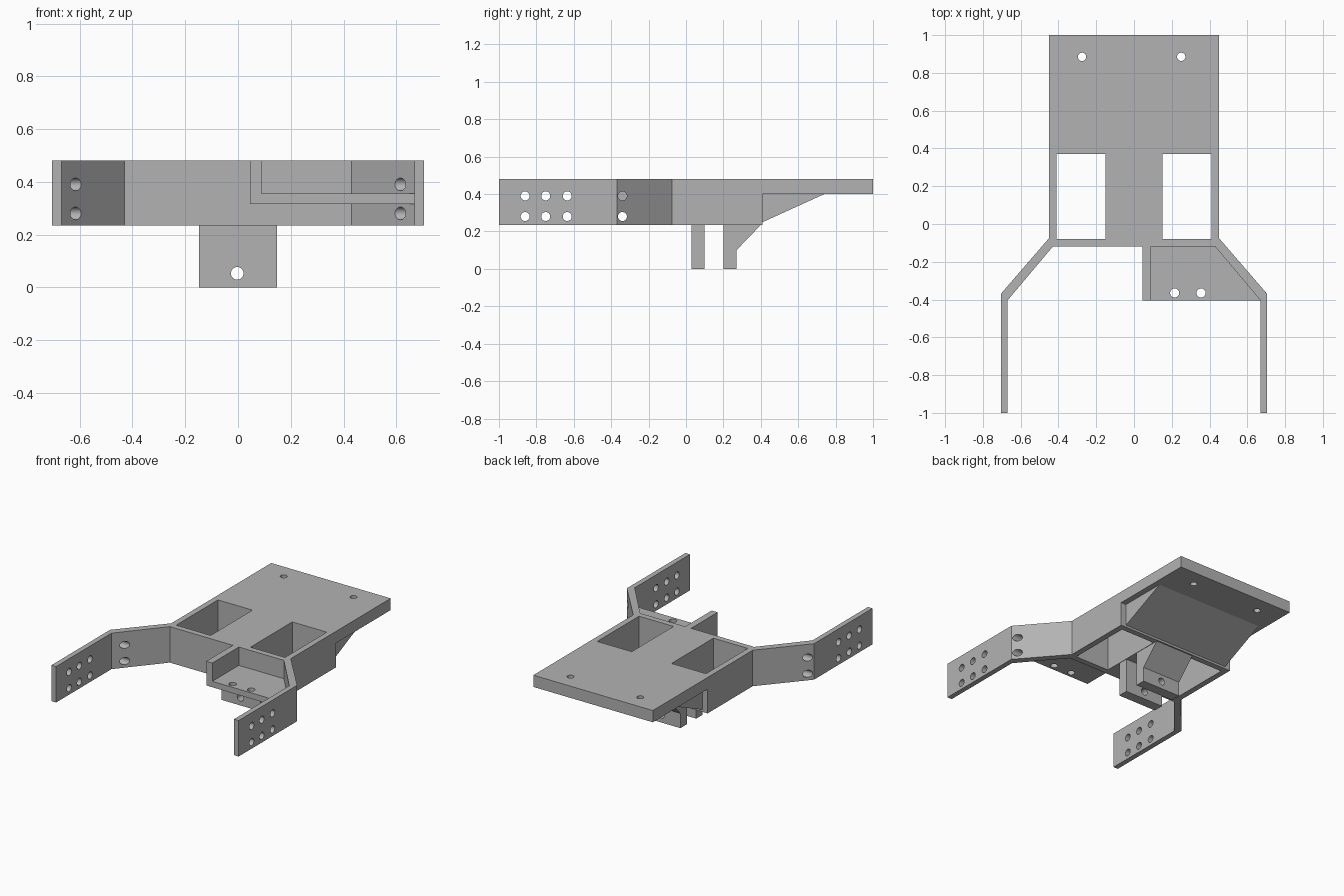
import bpy, bmesh
from math import pi
from mathutils import Vector, Matrix

cube = bpy.data.objects.get("Cube")
if cube:
    bpy.data.objects.remove(cube, do_unlink=True)

grey = bpy.data.materials.new("plain grey")
grey.use_nodes = True
GREY = (0.45, 0.45, 0.45, 1)
grey.diffuse_color = GREY
grey.node_tree.nodes["Principled BSDF"].inputs["Base Color"].default_value = GREY


def add(name, bm):
    bmesh.ops.recalc_face_normals(bm, faces=bm.faces)
    mesh = bpy.data.meshes.new(name)
    bm.to_mesh(mesh)
    bm.free()
    mesh.materials.append(grey)
    obj = bpy.data.objects.new(name, mesh)
    bpy.context.collection.objects.link(obj)
    return obj


def prism(name, outline, axis, low, high):
    """Extrude a 2D outline along x (outline in y, z) or z (outline in x, y)."""
    place = (lambda a, b: (low, a, b)) if axis == "x" else (lambda a, b: (a, b, low))
    direction = Vector((1, 0, 0)) if axis == "x" else Vector((0, 0, 1))
    bm = bmesh.new()
    face = bm.faces.new([bm.verts.new(place(a, b)) for a, b in outline])
    top = bmesh.ops.extrude_face_region(bm, geom=[face])["geom"]
    bmesh.ops.translate(bm, vec=direction * (high - low),
                        verts=[v for v in top if isinstance(v, bmesh.types.BMVert)])
    return add(name, bm)


def rect(x0, x1, y0, y1):
    return [(x0, y0), (x1, y0), (x1, y1), (x0, y1)]


def hole(axis, centre, depth=0.3, radius=0.024):
    turn = {"x": Matrix.Rotation(pi / 2, 4, "Y"),
            "y": Matrix.Rotation(pi / 2, 4, "X"), "z": Matrix()}[axis]
    bm = bmesh.new()
    bmesh.ops.create_cone(bm, cap_ends=True, segments=32, radius1=radius, radius2=radius,
                          depth=depth, matrix=Matrix.Translation(centre) @ turn)
    return add("cutter", bm)


def cut(obj, cutters):
    """Subtract the cutters, bake the result and remove them."""
    for c in cutters:
        c.hide_render = True
        mod = obj.modifiers.new("cut", "BOOLEAN")
        mod.operation, mod.solver, mod.object = "DIFFERENCE", "EXACT", c
    graph = bpy.context.evaluated_depsgraph_get()
    mesh = bpy.data.meshes.new_from_object(obj.evaluated_get(graph))
    obj.modifiers.clear()
    obj.data = mesh
    for c in cutters:
        bpy.data.objects.remove(c, do_unlink=True)


BOTTOM, TOP, DECK = 0.235, 0.48, 0.40

# Body: deep frame at the front, thin deck at the back, two windows
body = prism("body_and_deck", [(-0.12, BOTTOM), (0.41, BOTTOM), (0.41, DECK),
                               (1, DECK), (1, TOP), (-0.12, TOP)], "x", -0.45, 0.45)
cut(body, [prism("cutter", rect(x, x + 0.26, -0.08, 0.37), "z", 0.1, 0.6)
           for x in (-0.41, 0.15)]
    + [hole("z", (x, 0.885, 0.44), radius=0.022) for x in (-0.275, 0.25)])

# Sloping brace under the deck
prism("deck_brace", [(0.41, 0.25), (0.74, DECK), (0.41, DECK)], "x", -0.41, 0.41)

# Splayed arms with mounting holes
arm_outline = [(0.45, -0.075), (0.705, -0.37), (0.705, -1), (0.67, -1),
               (0.67, -0.405), (0.43, -0.12), (0.45, -0.12)]
for side, name in ((1, "left_arm"), (-1, "right_arm")):
    arm = prism(name, [(side * x, y) for x, y in arm_outline], "z", BOTTOM, TOP)
    cut(arm, [hole("x", (side * 0.67, y, z))
              for y in (-0.86, -0.75, -0.635, -0.34) for z in (0.28, 0.39)])

# Shelf between the body and the left arm, with a raised side wall
shelf = prism("shelf_floor", [(0.09, -0.12), (0.43, -0.12), (0.67, -0.405), (0.09, -0.405)],
              "z", 0.315, 0.355)
cut(shelf, [hole("z", (x, -0.365, 0.335)) for x in (0.215, 0.355)])
prism("shelf_wall", rect(0.045, 0.09, -0.405, -0.12), "z", 0.315, TOP)

# Two lugs below the body, bored for a pin
lugs = {"front_lug": [(0.03, 0), (0.10, 0), (0.10, BOTTOM), (0.03, BOTTOM)],
        "back_lug": [(0.20, 0), (0.27, 0), (0.27, 0.10), (0.40, BOTTOM), (0.20, BOTTOM)]}
for name, outline in lugs.items():
    lug = prism(name, outline, "x", -0.147, 0.147)
    cut(lug, [hole("y", (-0.003, 0.15, 0.053), depth=0.8)])

# Smooth hole walls, sharp plate edges
for obj in bpy.context.scene.objects:
    obj.select_set(obj.type == "MESH")
bpy.context.view_layer.objects.active = body
bpy.ops.object.shade_smooth_by_angle()
